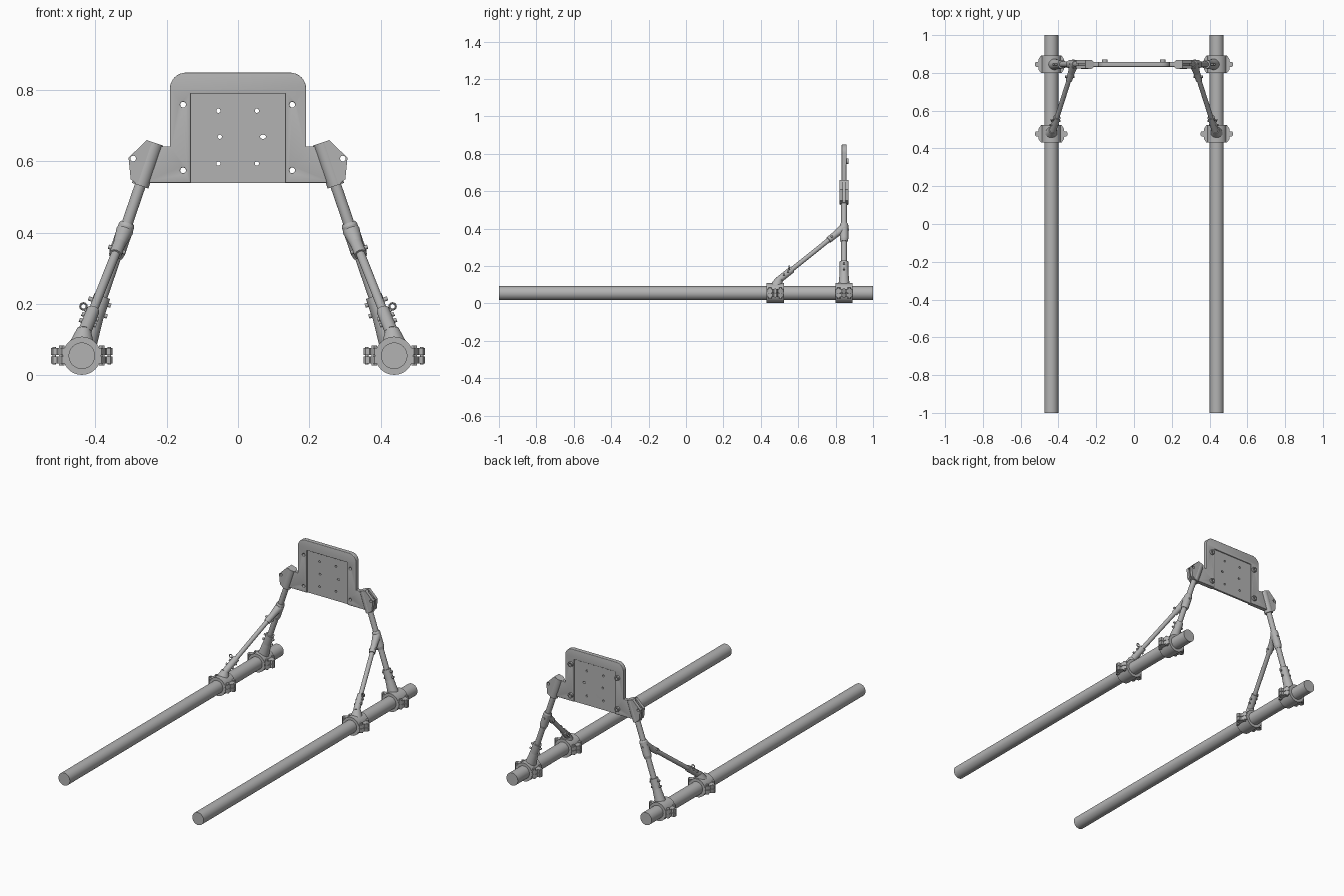
import bpy, bmesh, math
from mathutils import Vector, Matrix

if "Cube" in bpy.data.objects:
    bpy.data.objects.remove(bpy.data.objects["Cube"])

grey = bpy.data.materials.new("plain grey")
grey.diffuse_color = (0.45, 0.45, 0.45, 1)
grey.use_nodes = True
grey.node_tree.nodes["Principled BSDF"].inputs["Base Color"].default_value = grey.diffuse_color

TX, TZ = -0.438, 0.055          # left tube centre
Y_REAR, Y_FRONT = 0.845, 0.477  # clamp stations
SLOPE = 0.343                   # leg lean, x per z


def finish(name, bm, mirror=True):
    bmesh.ops.remove_doubles(bm, verts=bm.verts, dist=1e-5)
    bmesh.ops.recalc_face_normals(bm, faces=bm.faces)
    me = bpy.data.meshes.new(name)
    bm.to_mesh(me)
    bm.free()
    me.materials.append(grey)
    ob = bpy.data.objects.new(name, me)
    bpy.context.collection.objects.link(ob)
    if mirror:
        m = ob.modifiers.new("mirror", 'MIRROR')
        m.use_mirror_merge = False
    bpy.ops.object.select_all(action='DESELECT')
    ob.select_set(True)
    bpy.context.view_layer.objects.active = ob
    bpy.ops.object.shade_smooth_by_angle(angle=math.radians(35))
    return ob


def rod(bm, a, b, r1, r2=None, n=32):
    a, b = Vector(a), Vector(b)
    d = b - a
    mat = Matrix.Translation((a + b) / 2) @ d.to_track_quat('Z', 'Y').to_matrix().to_4x4()
    bmesh.ops.create_cone(bm, cap_ends=True, segments=n, radius1=r1,
                          radius2=r1 if r2 is None else r2, depth=d.length, matrix=mat)


def rods(name, parts, mirror=True):
    bm = bmesh.new()
    for p in parts:
        rod(bm, *p)
    return finish(name, bm, mirror)


def prism(bm, pts, z0, z1):
    f = bm.faces.new([bm.verts.new((x, y, z0)) for x, y in pts])
    g = bmesh.ops.extrude_face_region(bm, geom=[f])
    top = [v for v in g["geom"] if isinstance(v, bmesh.types.BMVert)]
    bmesh.ops.translate(bm, verts=top, vec=(0, 0, z1 - z0))


def arc(cx, cz, r, a0, a1, n=8):
    return [(cx + r * math.cos(math.radians(a0 + (a1 - a0) * i / n)),
             cz + r * math.sin(math.radians(a0 + (a1 - a0) * i / n))) for i in range(n + 1)]


def hole(cx, cz, r, stretch=1.0):
    return [(cx + (x - cx) * stretch, z) for x, z in arc(cx, cz, r, 0, 360, 20)[:-1]]


def plate(name, loops, y, half, bevel=0.0, mirror=False):
    """Upright filled outline; further loops are holes."""
    cu = bpy.data.curves.new(name + "_outline", 'CURVE')
    cu.dimensions, cu.fill_mode = '2D', 'BOTH'
    cu.extrude, cu.bevel_depth, cu.bevel_resolution = half - bevel, bevel, 2
    cu.offset = -bevel
    for pts in loops:
        sp = cu.splines.new('POLY')
        sp.points.add(len(pts) - 1)
        for p, (x, z) in zip(sp.points, pts):
            p.co = (x, z, 0, 1)
        sp.use_cyclic_u = True
    tmp = bpy.data.objects.new(name + "_outline", cu)
    bpy.context.collection.objects.link(tmp)
    dg = bpy.context.evaluated_depsgraph_get()
    me = bpy.data.meshes.new_from_object(tmp.evaluated_get(dg))
    bm = bmesh.new()
    bm.from_mesh(me)
    bm.transform(Matrix.Translation((0, y, 0)) @ Matrix.Rotation(math.pi / 2, 4, 'X'))
    bpy.data.objects.remove(tmp)
    bpy.data.curves.remove(cu)
    bpy.data.meshes.remove(me)
    return finish(name, bm, mirror)


def leg(z, y=Y_REAR):
    return Vector((TX + SLOPE * (z - TZ), y, z))


# Long ground tubes
rods("ground_tube", [((TX, -1, TZ), (TX, 1, TZ), 0.037, None, 48)])

# Split pipe clamps with bolted ears
half = [(0.055, -0.045), (0.066, -0.03), (0.069, -0.014), (0.081, -0.013), (0.086, -0.006)]
half += [(x, -y) for x, y in reversed(half)]
ear = half + [(-x, -y) for x, y in half]
for name, yc in (("rear_clamp", Y_REAR), ("front_clamp", Y_FRONT)):
    bm = bmesh.new()
    rod(bm, (TX, yc - 0.046, TZ), (TX, yc + 0.046, TZ), 0.0535, None, 48)
    for z0, z1 in ((0.033, 0.0535), (0.0565, 0.077)):
        prism(bm, [(TX + x, yc + y) for x, y in ear], z0, z1)
    finish(name, bm)
    bolts = []
    for s in (-1, 1):
        for dy in (-0.028, 0.028):
            x = TX + s * 0.056
            bolts += [((x, yc + dy, 0.027), (x, yc + dy, 0.084), 0.009, None, 6)]
        bolts += [((TX + s * 0.077, yc, 0.031), (TX + s * 0.077, yc, 0.079), 0.005, None, 16)]
    rods(name + "_bolts", bolts)

# Leg tubes with base socket and middle joint
rods("leg_tube", [(leg(0.12), leg(0.56), 0.0155)])
rods("leg_base_socket", [(leg(0.075), leg(0.165), 0.032, 0.0235),
                         (leg(0.16), leg(0.222), 0.0235)])
rods("leg_middle_joint", [(leg(0.33), leg(0.345), 0.0185, 0.0225),
                          (leg(0.345), leg(0.42), 0.0225),
                          (leg(0.42), leg(0.428), 0.0225, 0.019)])
pins = []
for z in (0.175, 0.205):
    c = leg(z)
    pins += [(c - Vector((0.033, 0, -0.011)), c + Vector((0.03, 0, -0.010)), 0.006, None, 16)]
c = leg(0.395)
pins += [(c - Vector((0, 0.026, 0)), c + Vector((0, 0.026, 0)), 0.006, None, 16)]
rods("leg_pins", pins)

# Diagonal braces with end sockets
top = leg(0.405)
foot = Vector((-0.428, 0.50, 0.128))


def brace(t):
    return foot.lerp(top, t)


rods("brace_tube", [(brace(0.03), brace(0.97), 0.0125)])
rods("brace_upper_socket", [(brace(0.76), brace(0.89), 0.0175),
                            (brace(0.87), brace(1.0), 0.0175, 0.024)])
rods("brace_lower_socket", [(brace(-0.02), brace(0.19), 0.0185)])
rods("brace_foot", [((TX, 0.482, 0.085), (-0.432, 0.497, 0.13), 0.036, 0.019)])
side = Vector((1, 0, -0.35)).normalized()
rods("brace_bolts", [(brace(t) - side * 0.026, brace(t) + side * 0.024, 0.006, None, 16)
                     for t in (0.07, 0.13, 0.81)])

# Pull ring on each lower brace
bm = bmesh.new()
eye = brace(0.15) + Vector((-0.022, 0, 0.024))
rod(bm, brace(0.15), eye + Vector((0.004, 0, -0.009)), 0.004, None, 12)
vs = bmesh.ops.create_circle(bm, segments=8, radius=0.0028,
                             matrix=Matrix.Translation(eye + Vector((0.009, 0, 0))))["verts"]
bmesh.ops.rotate(bm, verts=vs, cent=eye, matrix=Matrix.Identity(3))
edges = list({e for v in vs for e in v.link_edges})
for v in vs:   # stand the cross-section across the ring path
    v.co = Vector((v.co.x, eye.y, eye.z + v.co.y - eye.y))
    v.co = Vector((v.co.x, eye.y + v.co.z - eye.z, eye.z))
bmesh.ops.spin(bm, geom=list(vs) + edges, cent=eye, axis=(0, 1, 0),
               angle=2 * math.pi, steps=20, use_merge=True)
finish("pull_ring", bm)

# Upper frame: rounded board with side wings and an open middle
W, B, T, R = 0.191, 0.54, 0.849, 0.045
right = [(0.133, B), (0.262, B), (0.225, 0.642), (W, 0.642)] + arc(W - R, T - R, R, 0, 90)
left = [(-x, z) for x, z in reversed(right)]
outline = right + left + [(-0.133, 0.79), (0.133, 0.79)]
mounts = [(x, z) for x in (-0.154, 0.152) for z in (0.759, 0.575)]
plate("upper_frame", [outline] + [hole(x, z, 0.008) for x, z in mounts], Y_REAR, 0.013, 0.003)

# Thinner recessed panel with screw holes
spots = [(-0.055, 0.742, 1), (0.053, 0.742, 1), (-0.051, 0.669, 1),
         (0.07, 0.669, 1.4), (-0.055, 0.594, 1), (0.053, 0.594, 1)]
plate("centre_panel", [[(-0.134, B), (0.134, B), (0.134, 0.791), (-0.134, 0.791)]]
      + [hole(x, z, 0.006, k) for x, z, k in spots], Y_REAR + 0.001, 0.006)

# Collars behind the mounting holes
for i, (x, z) in enumerate(mounts):
    plate("mount_collar_%d" % (i + 1), [hole(x, z, 0.0145), hole(x, z, 0.008)], 0.863, 0.007)

# Leg-top sleeves with pinch lugs
rods("top_sleeve", [(leg(0.532), leg(0.652), 0.0245)])
lug = [(-0.307, 0.61), (-0.256, 0.66), (-0.236, 0.652), (-0.27, 0.532),
       (-0.284, 0.537), (-0.301, 0.55)]
for name, dy in (("front_lug", -0.014), ("back_lug", 0.014)):
    plate(name, [lug, hole(-0.294, 0.608, 0.008)], Y_REAR + dy, 0.009, 0, True)
